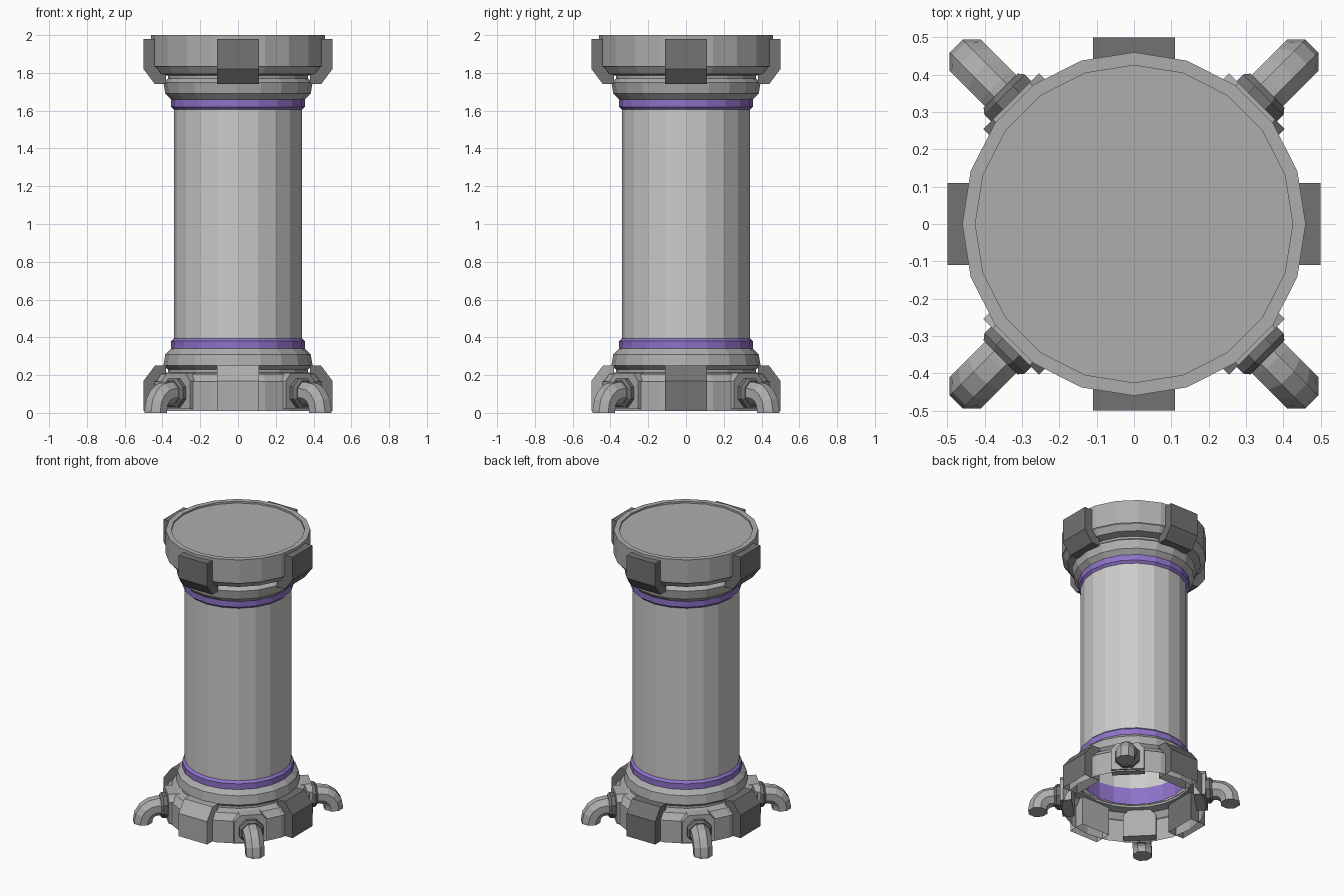
import bpy, bmesh, math
from mathutils import Matrix, Vector

if "Cube" in bpy.data.objects:
    bpy.data.objects.remove(bpy.data.objects["Cube"])

SIDES = 20


def material(name, rgb):
    m = bpy.data.materials.new(name)
    m.diffuse_color = (*rgb, 1)
    m.use_nodes = True
    m.node_tree.nodes["Principled BSDF"].inputs["Base Color"].default_value = m.diffuse_color
    return m


METAL = material("metal_grey", (0.42, 0.42, 0.42))
DARK = material("dark_grey", (0.17, 0.17, 0.17))
PURPLE = material("purple", (0.27, 0.17, 0.58))


def finish(name, bm, mat=None, angle=0):
    bmesh.ops.recalc_face_normals(bm, faces=bm.faces)
    bmesh.ops.rotate(bm, verts=bm.verts, cent=(0, 0, 0),
                     matrix=Matrix.Rotation(angle, 3, 'Z'))
    me = bpy.data.meshes.new(name)
    bm.to_mesh(me)
    bm.free()
    ob = bpy.data.objects.new(name, me)
    bpy.context.collection.objects.link(ob)
    if mat:
        me.materials.append(mat)
    return ob


def bridge(bm, rings):
    """Join successive closed loops of points with quads."""
    loops = [[bm.verts.new(p) for p in ring] for ring in rings]
    n = len(loops[0])
    for a, b in zip(loops, loops[1:]):
        for i in range(n):
            j = (i + 1) % n
            bm.faces.new((a[i], a[j], b[j], b[i]))
    return loops


def lathe(name, profile, mat=None, cap_end=False, flip=False):
    bm = bmesh.new()
    rings = []
    for r, z in profile:
        z = 2 - z if flip else z
        rings.append([(r * math.cos(t), r * math.sin(t), z)
                      for t in (2 * math.pi * i / SIDES for i in range(SIDES))])
    loops = bridge(bm, rings)
    if cap_end:
        bm.faces.new(loops[-1])
    return finish(name, bm, mat)


def prism(name, rings, mat, angle, open_bottom=False):
    bm = bmesh.new()
    loops = bridge(bm, rings)
    bm.faces.new(loops[0])
    bm.faces.new(loops[-1])
    if open_bottom:
        low = [f for f in bm.faces if all(v.co.z < 0.012 for v in f.verts)]
        bmesh.ops.delete(bm, geom=low, context='FACES_ONLY')
    return finish(name, bm, mat, angle)


# Tank body
lathe("tank_body", [(0.34, 0.34), (0.34, 1.66)])

# Hollow base, and matching cap with a shallow recessed lid
flange = [(0.355, 0.34), (0.385, 0.31), (0.395, 0.25), (0.37, 0.23),
          (0.37, 0.215), (0.425, 0.205), (0.45, 0.17), (0.46, 0.165)]
lathe("base", flange + [(0.46, 0.01)], METAL)
lathe("cap", flange + [(0.46, 0.0), (0.425, 0.0), (0.425, 0.012)],
      METAL, cap_end=True, flip=True)

# Purple bands
band = [(0.34, 0.22), (0.34, 0.34), (0.355, 0.34), (0.355, 0.38), (0.34, 0.395)]
lathe("lower_band", band, PURPLE)
lathe("upper_band", band, PURPLE, flip=True)

# Chamfered clamp blocks around base and cap; the front base block is lighter
block = [(0.38, 0.01), (0.50, 0.01), (0.50, 0.17), (0.44, 0.25), (0.38, 0.25)]
for k in range(4):
    ang = k * math.pi / 2
    low = [[(r, y, z) for r, z in block] for y in (-0.11, 0.11)]
    high = [[(r, y, 1.99 - z) for r, z in block] for y in (-0.11, 0.11)]
    prism(f"base_clamp_{k}", low, METAL if k == 3 else DARK, ang, True)
    prism(f"cap_clamp_{k}", high, DARK, ang)

# Outlets on the diagonals: mounting plate, octagonal collar, bent pipe
plate = [(-0.106, 0.02), (0.106, 0.02), (0.106, 0.17),
         (0.07, 0.21), (-0.07, 0.21), (-0.106, 0.17)]


def octagon(radius):
    return [(radius * math.cos(t), radius * math.sin(t))
            for t in ((i + 0.5) * math.pi / 4 for i in range(8))]


PIPE_Z, BEND = 0.105, 0.09
sections = [(0.44, PIPE_Z, 0)]
for i in range(5):
    t = i * math.pi / 8
    sections.append((0.525 + BEND * math.sin(t),
                     PIPE_Z - BEND + BEND * math.cos(t), t))
sections.append((0.615, 0.0, math.pi / 2))

for k in range(4):
    ang = math.pi / 4 + k * math.pi / 2
    prism(f"outlet_plate_{k}", [[(r, y, z) for y, z in plate] for r in (0.39, 0.465)],
          METAL, ang)
    collar = [[(r, y, z + PIPE_Z) for y, z in octagon(s)]
              for r, s in ((0.44, 0.083), (0.49, 0.083), (0.505, 0.07))]
    prism(f"outlet_collar_{k}", collar, DARK, ang)
    pipe = [[(r + z * math.sin(t), y, h + z * math.cos(t)) for y, z in octagon(0.064)]
            for r, h, t in sections]
    prism(f"outlet_pipe_{k}", pipe, METAL, ang)
